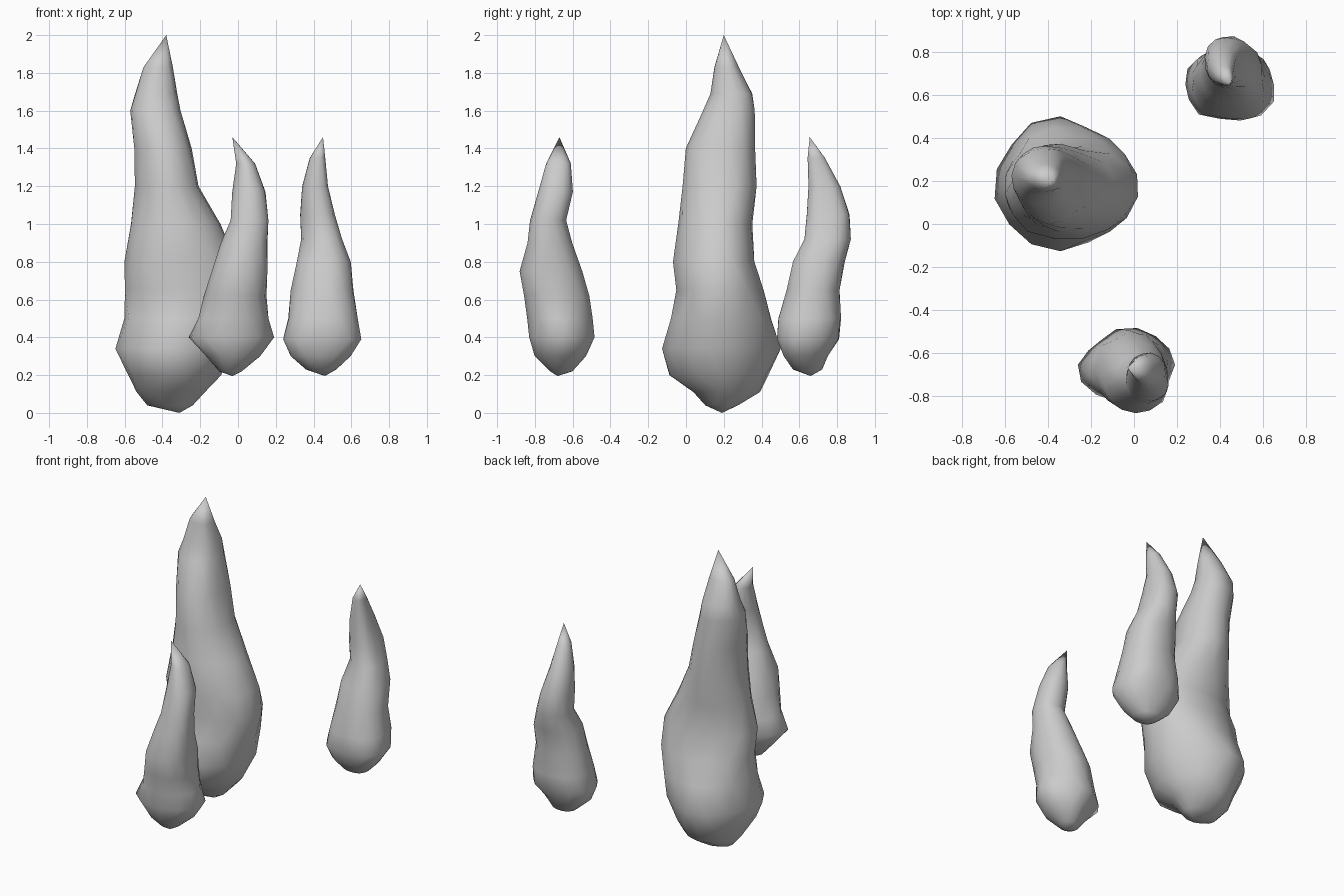
import bpy, bmesh, math, random

random.seed(4)
SIDES = 14


def flame(name, base, rings, tip, low, high):
    """Loft a closed flame from (z, xmin, xmax, ymin, ymax) rings between two points.
    low / high: fullness of the four diagonals (NE, NW, SW, SE) at foot and upper body."""
    bm = bmesh.new()
    loops = []
    span = tip[2] - base[2]
    for i, (z, x0, x1, y0, y1) in enumerate(rings):
        cx, cy, rx, ry = (x0 + x1) / 2, (y0 + y1) / 2, (x1 - x0) / 2, (y1 - y0) / 2
        t = min(1, max(0, ((z - base[2]) / span - 0.2) / 0.2))
        loop = []
        for k in range(SIDES):
            a = 2 * math.pi * (k + 0.5 * (i % 2)) / SIDES
            q = int(a / (math.pi / 2)) % 4
            gain = low[q] * (1 - t) + high[q] * t - 1
            # hand-sculpted unevenness, mostly on the diagonals
            r = 1.005 + (gain + random.uniform(-0.06, 0.04)) * abs(math.sin(2 * a))
            loop.append(bm.verts.new((cx + rx * r * math.cos(a), cy + ry * r * math.sin(a), z)))
        loops.append(loop)
    bottom, top = bm.verts.new(base), bm.verts.new(tip)
    for k in range(SIDES):
        n = (k + 1) % SIDES
        bm.faces.new((bottom, loops[0][n], loops[0][k]))
        bm.faces.new((loops[-1][k], loops[-1][n], top))
    # staggered triangle bands
    for i in range(len(loops) - 1):
        a, b = loops[i], loops[i + 1]
        for k in range(SIDES):
            n = (k + 1) % SIDES
            if i % 2 == 0:
                bm.faces.new((a[k], a[n], b[k]))
                bm.faces.new((a[n], b[n], b[k]))
            else:
                bm.faces.new((a[k], a[n], b[n]))
                bm.faces.new((a[k], b[n], b[k]))
    bmesh.ops.recalc_face_normals(bm, faces=bm.faces)
    for f in bm.faces:
        f.smooth = True
    mesh = bpy.data.meshes.new(name)
    bm.to_mesh(mesh)
    bm.free()
    obj = bpy.data.objects.new(name, mesh)
    bpy.context.collection.objects.link(obj)
    return obj


# tall flame
flame("large_flame", (-0.31, 0.19, 0.0), [
    (0.04, -0.48, -0.24, 0.10, 0.28),
    (0.11, -0.54, -0.17, 0.04, 0.39),
    (0.20, -0.58, -0.09, -0.09, 0.44),
    (0.34, -0.655, -0.03, -0.125, 0.50),
    (0.50, -0.60, 0.00, -0.09, 0.46),
    (0.65, -0.60, 0.02, -0.05, 0.41),
    (0.80, -0.60, -0.01, -0.075, 0.355),
    (1.00, -0.575, -0.10, -0.04, 0.35),
    (1.20, -0.545, -0.21, -0.02, 0.37),
    (1.40, -0.55, -0.25, 0.00, 0.365),
    (1.60, -0.57, -0.305, 0.09, 0.36),
    (1.69, -0.545, -0.325, 0.13, 0.35),
    (1.83, -0.50, -0.345, 0.15, 0.28),
], (-0.38, 0.20, 2.0), (0.94, 0.98, 1.0, 0.98), (1.10, 1.0, 1.0, 1.04))

# small flame at the front
flame("front_flame", (-0.03, -0.68, 0.195), [
    (0.22, -0.10, 0.02, -0.72, -0.60),
    (0.30, -0.17, 0.12, -0.80, -0.53),
    (0.40, -0.26, 0.19, -0.83, -0.48),
    (0.50, -0.21, 0.16, -0.84, -0.495),
    (0.62, -0.18, 0.15, -0.855, -0.51),
    (0.75, -0.14, 0.155, -0.88, -0.55),
    (0.90, -0.09, 0.155, -0.84, -0.60),
    (1.02, -0.04, 0.16, -0.825, -0.635),
    (1.17, -0.03, 0.145, -0.78, -0.60),
    (1.32, -0.01, 0.09, -0.74, -0.61),
], (-0.03, -0.67, 1.46), (1.0, 0.88, 1.02, 1.02), (1.04, 0.98, 1.0, 1.08))

# small flame at the back
flame("back_flame", (0.46, 0.66, 0.195), [
    (0.23, 0.36, 0.52, 0.57, 0.72),
    (0.30, 0.28, 0.59, 0.52, 0.75),
    (0.39, 0.24, 0.65, 0.49, 0.81),
    (0.50, 0.27, 0.63, 0.49, 0.82),
    (0.65, 0.28, 0.61, 0.54, 0.81),
    (0.80, 0.31, 0.59, 0.57, 0.84),
    (0.92, 0.335, 0.55, 0.63, 0.87),
    (1.05, 0.33, 0.51, 0.64, 0.865),
    (1.20, 0.34, 0.475, 0.65, 0.815),
    (1.35, 0.38, 0.46, 0.645, 0.735),
], (0.45, 0.655, 1.46), (1.04, 1.1, 1.08, 1.14), (1.1, 1.04, 1.0, 1.14))
